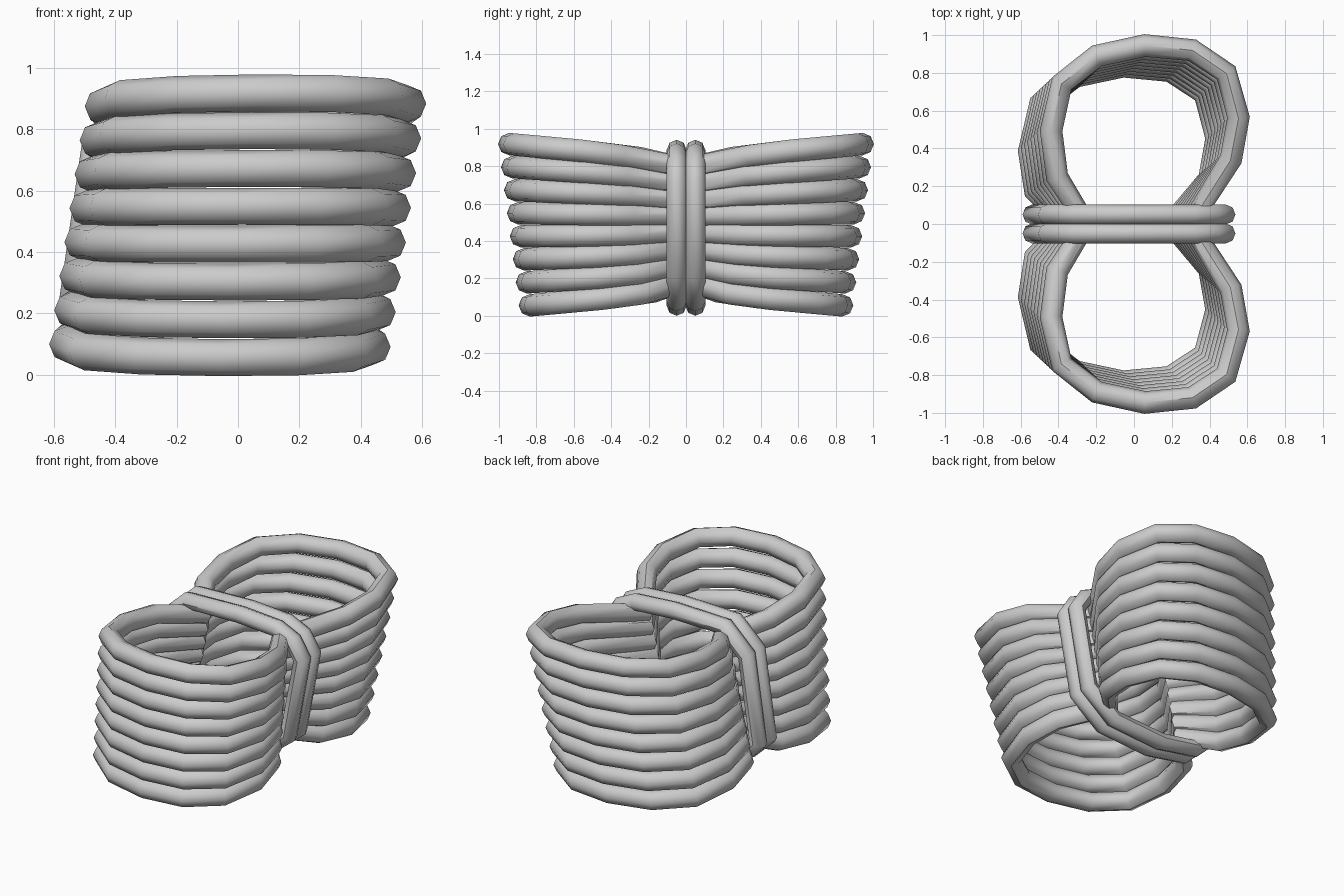
import bpy

if "Cube" in bpy.data.objects:
    bpy.data.objects.remove(bpy.data.objects["Cube"])

# one lobe of the coil seen from above, from left waist to right waist
LOBE = [(-.31, 0), (-.465, .21), (-.497, .44), (-.44, .69), (-.255, .835), (0, .89),
        (.25, .865), (.43, .745), (.495, .51), (.455, .29), (.24, 0)]
# tie loop seen from the front (x, z)
TIE = [(-.54, .21), (-.42, .10), (-.16, .053), (.20, .075), (.39, .22), (.485, .72),
       (.42, .82), (.31, .87), (.05, .888), (-.31, .88), (-.46, .74)]


def tube(name, pts, radius, twist):
    cu = bpy.data.curves.new(name, 'CURVE')
    cu.dimensions = '3D'
    cu.twist_mode = twist
    cu.bevel_depth = radius
    cu.bevel_resolution = 2
    sp = cu.splines.new('POLY')
    sp.points.add(len(pts) - 1)
    for p, co in zip(sp.points, pts):
        p.co = (*co, 1)
    sp.use_cyclic_u = True
    ob = bpy.data.objects.new(name, cu)
    bpy.context.collection.objects.link(ob)
    bpy.ops.object.select_all(action='DESELECT')
    ob.select_set(True)
    bpy.context.view_layer.objects.active = ob
    bpy.ops.object.convert(target='MESH')
    bpy.ops.object.shade_smooth_by_angle(angle=0.8)


def half_height(y):
    # layers are squeezed together at the waist
    keys = [(0, .30), (.2, .355), (.5, .395), (.9, .432)]
    for (a, h), (b, k) in zip(keys, keys[1:]):
        if y <= b:
            return h + (k - h) * (y - a) / (b - a)
    return .432


# stacked cable turns, each shifted a little sideways and outward
outline = LOBE + [(x, -y) for x, y in LOBE[-2:0:-1]]
for i in range(8):
    t = i / 3.5 - 1
    pts = []
    for x, y in outline:
        a = abs(y)
        s = 1 if y >= 0 else -1
        pts.append((x + .058 * t, s * (a + .055 * t * min(1, a / .3)),
                    .487 + t * half_height(a)))
    tube(f"cable_turn_{i + 1}", pts, .06, 'Z_UP')

# two tie loops round the waist
for i, y in enumerate((-.05, .05)):
    tube(f"tie_loop_{i + 1}", [(x, y, z) for x, z in TIE], .053, 'MINIMUM')
